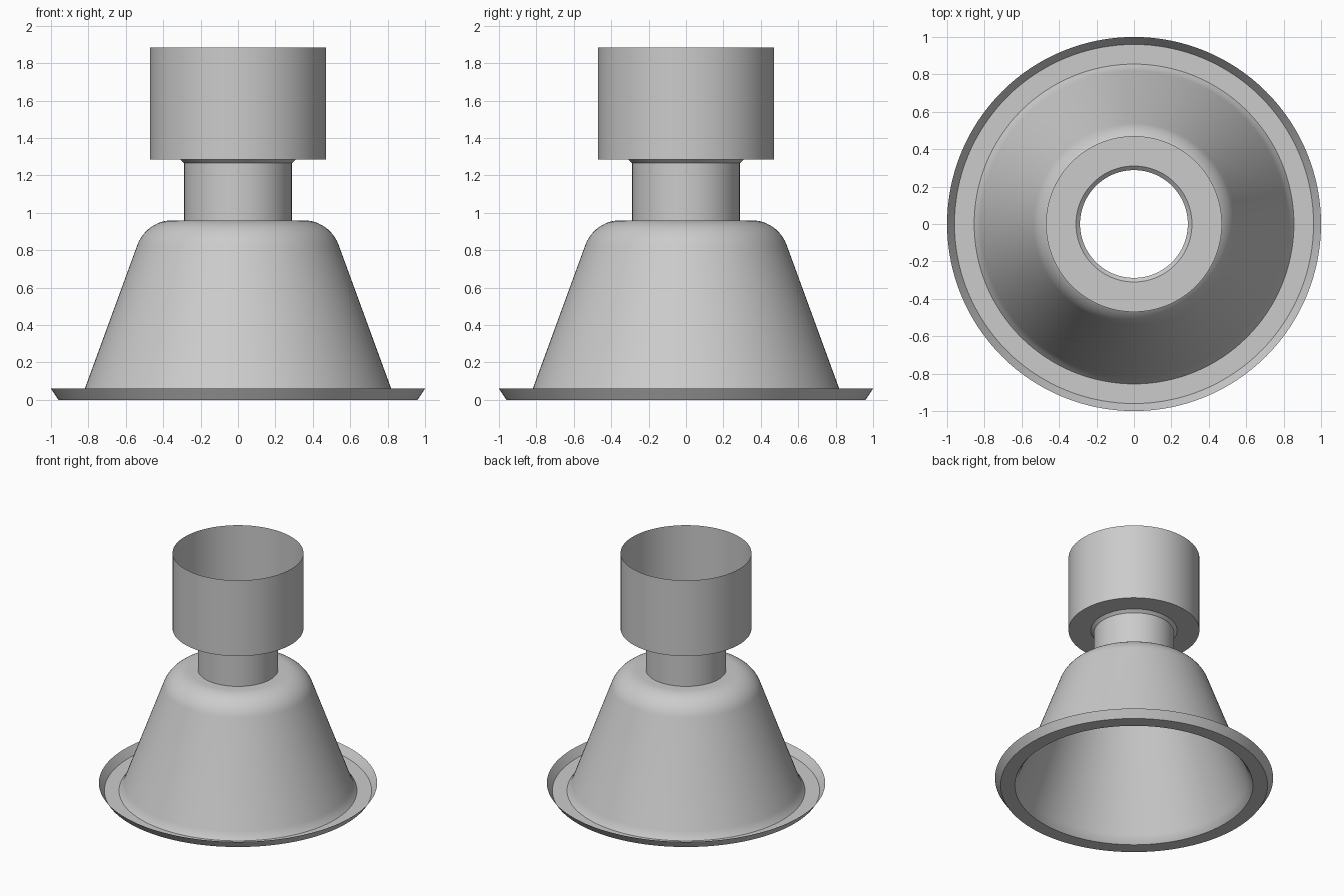
import bpy
import bmesh
import math

if "Cube" in bpy.data.objects:
    bpy.data.objects.remove(bpy.data.objects["Cube"], do_unlink=True)

SIDES = 128

# Plain grey material
grey = bpy.data.materials.new("plain_grey")
grey.use_nodes = True
colour = (0.6, 0.6, 0.6, 1)
grey.diffuse_color = colour
grey.node_tree.nodes["Principled BSDF"].inputs["Base Color"].default_value = colour


def lathe(name, profile):
    """Spin an (r, z) profile, listed bottom to top, into a thin open sheet."""
    bm = bmesh.new()
    rings = []
    for r, z in profile:
        angles = [2 * math.pi * i / SIDES for i in range(SIDES)]
        rings.append([bm.verts.new((r * math.cos(a), r * math.sin(a), z)) for a in angles])
    for low, high in zip(rings, rings[1:]):
        for i in range(SIDES):
            j = (i + 1) % SIDES
            bm.faces.new((low[i], low[j], high[j], high[i]))
    mesh = bpy.data.meshes.new(name)
    bm.to_mesh(mesh)
    bm.free()
    mesh.materials.append(grey)
    obj = bpy.data.objects.new(name, mesh)
    bpy.context.collection.objects.link(obj)
    bpy.ops.object.select_all(action="DESELECT")
    obj.select_set(True)
    bpy.context.view_layer.objects.active = obj
    bpy.ops.object.shade_smooth_by_angle(angle=math.radians(30))
    return obj


def arc(cx, cz, radius, start, end, steps):
    """Points on a circular arc in the profile plane."""
    turn = [math.radians(start + (end - start) * i / steps) for i in range(steps + 1)]
    return [(cx + radius * math.cos(a), cz + radius * math.sin(a)) for a in turn]


# Flat base ring with a flared lip
lathe("base_flange", [(0.855, 0), (0.96, 0), (1.0, 0.06)])

# Sloping bell with a slightly flared foot and a rounded shoulder
shoulder = arc(0.35, 0.76, 0.2, 20, 90, 12)
lathe("bell", [(0.855, 0), (0.835, 0.025), (0.819, 0.06)] + shoulder + [(0.288, 0.96)])

# Narrow neck with a chamfered top
lathe("neck", [(0.288, 0.96), (0.288, 1.265), (0.31, 1.285)])

# Open cup on top, with a hole in its floor
lathe("cup", [(0.31, 1.285), (0.47, 1.285), (0.47, 1.885)])
